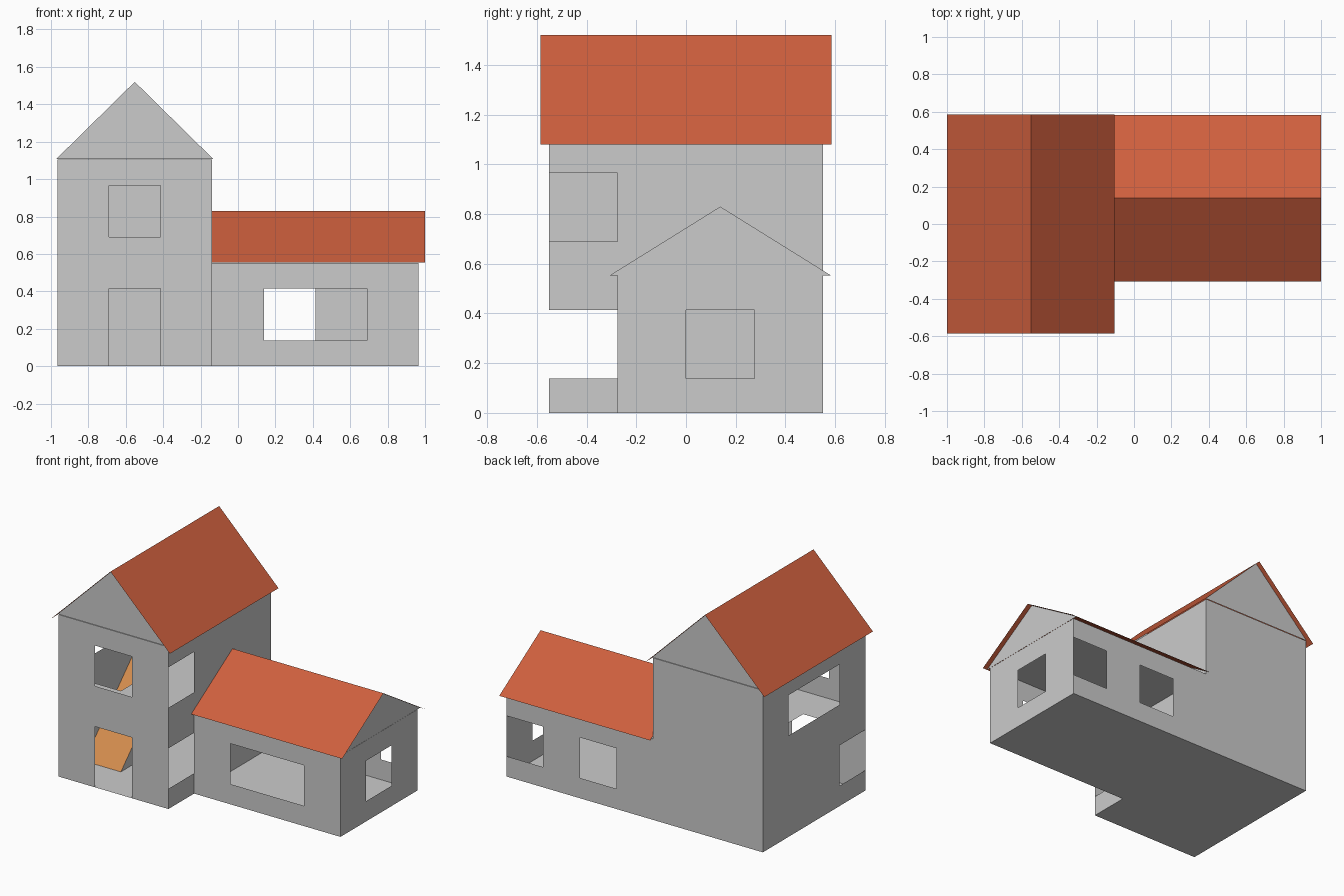
import bpy

if "Cube" in bpy.data.objects:
    bpy.data.objects.remove(bpy.data.objects["Cube"])

U = 0.276                                  # building grid module
X0, X1, X2 = -0.966, -0.138, 0.966         # left wall, party wall, right wall
Y0, Y1, Y2 = -0.552, -0.276, 0.552         # tower front, wing front, back
TOP, MID = 4 * U, 2 * U                    # tower and wing wall heights
LOW, HIGH = (0.138, 0.414), (0.69, 0.966)  # window heights per storey


def material(name, rgb):
    m = bpy.data.materials.new(name)
    m.diffuse_color = (*rgb, 1)
    m.use_nodes = True
    m.node_tree.nodes["Principled BSDF"].inputs["Base Color"].default_value = m.diffuse_color
    return m


red = material("roof_tile", (0.62, 0.115, 0.048))
wood = material("stair_wood", (0.65, 0.26, 0.075))


def mesh(name, verts, faces, mat=None):
    me = bpy.data.meshes.new(name)
    me.from_pydata(verts, [], faces)
    ob = bpy.data.objects.new(name, me)
    bpy.context.collection.objects.link(ob)
    if mat:
        me.materials.append(mat)
    return ob


def panel(name, axis, at, u, v, holes=()):
    """Flat sheet at axis=at spanning u by v, minus rectangular holes (u0, u1, v0, v1)."""
    def place(a, b):
        return {"x": (at, a, b), "y": (a, at, b), "z": (a, b, at)}[axis]
    us = sorted({*u, *(c for h in holes for c in h[:2])})
    vs = sorted({*v, *(c for h in holes for c in h[2:])})
    verts = [place(a, b) for a in us for b in vs]
    n, faces = len(vs), []
    for i in range(len(us) - 1):
        for j in range(n - 1):
            cu, cv = (us[i] + us[i + 1]) / 2, (vs[j] + vs[j + 1]) / 2
            if not any(h[0] < cu < h[1] and h[2] < cv < h[3] for h in holes):
                f = [i * n + j, (i + 1) * n + j, (i + 1) * n + j + 1, i * n + j + 1]
                faces.append(f[::-1] if axis == "y" and at > 0 else f)
    return mesh(name, verts, faces)


# Tower walls
panel("tower_front_wall", "y", Y0, (X0, X1), (0, TOP),
      [(-0.69, -0.414, 0, 0.414), (-0.69, -0.414, *HIGH)])
panel("tower_left_wall", "x", X0, (Y0, Y2), (0, TOP),
      [(Y0, Y1, *LOW), (Y1, U, *HIGH)])
panel("tower_right_wall", "x", X1, (Y0, Y2), (0, TOP),
      [(Y0, Y1, *LOW), (Y0, Y1, *HIGH)])
panel("tower_back_wall", "y", Y2, (X0, X1), (0, TOP))

# Wing walls
panel("wing_front_wall", "y", Y1, (X1, X2), (0, MID), [(0.138, 0.69, *LOW)])
panel("wing_right_wall", "x", X2, (Y1, Y2), (0, MID), [(0, U, *LOW)])
panel("wing_back_wall", "y", Y2, (X1, X2), (0, MID),
      [(0.138, 0.414, *LOW), (0.69, X2, *LOW)])

# Floors and ceilings, with a stairwell in the upper floor
panel("tower_floor", "z", 0, (X0, X1), (Y0, Y2))
panel("wing_floor", "z", 0, (X1, X2), (Y1, Y2))
panel("upper_floor", "z", MID, (X0, X1), (Y0, Y2), [(X0, -0.69, Y1, U)])
panel("wing_ceiling", "z", MID, (X1, X2), (Y1, Y2))
panel("tower_ceiling", "z", TOP, (X0, X1), (Y0, Y2))

# Stair ramp and its side
mesh("stair_ramp", [(X0, Y1, 0), (-0.69, Y1, 0), (-0.69, U, MID), (X0, U, MID)],
     [(0, 1, 2, 3)], wood)
mesh("stair_side", [(-0.69, Y1, 0), (-0.69, U, 0), (-0.69, U, MID)], [(0, 1, 2)])
mesh("stair_back", [(X0, U, 0), (-0.69, U, 0), (-0.69, U, MID), (X0, U, MID)],
     [(3, 2, 1, 0)])


def roof(name, mid, half, eave, ridge, ends, along):
    """Two sloping sheets meeting at a ridge that runs along x or y."""
    prof = [(mid - half, eave), (mid, ridge), (mid + half, eave)]
    verts = [(e, c, z) if along == "x" else (c, e, z) for e in ends for c, z in prof]
    faces = [(0, 3, 4, 1), (1, 4, 5, 2)]
    if along == "y":
        faces = [f[::-1] for f in faces]
    mesh(name, verts, faces, red)


# Roofs
roof("tower_roof", -0.552, 0.448, 1.08, 1.52, (-0.585, 0.585), "y")
roof("wing_roof", 0.138, 0.445, 0.553, 0.83, (X1, 1.0), "x")

# Gable triangles
for label, y in (("front", Y0), ("back", Y2)):
    tri = [(-0.552 - 0.42, y, 1.107), (-0.552 + 0.42, y, 1.107), (-0.552, y, 1.52)]
    mesh(f"tower_{label}_gable", tri, [(0, 1, 2) if y < 0 else (2, 1, 0)])
mesh("wing_gable", [(X2, -0.307, 0.553), (X2, 0.583, 0.553), (X2, 0.138, 0.83)],
     [(0, 1, 2)])
